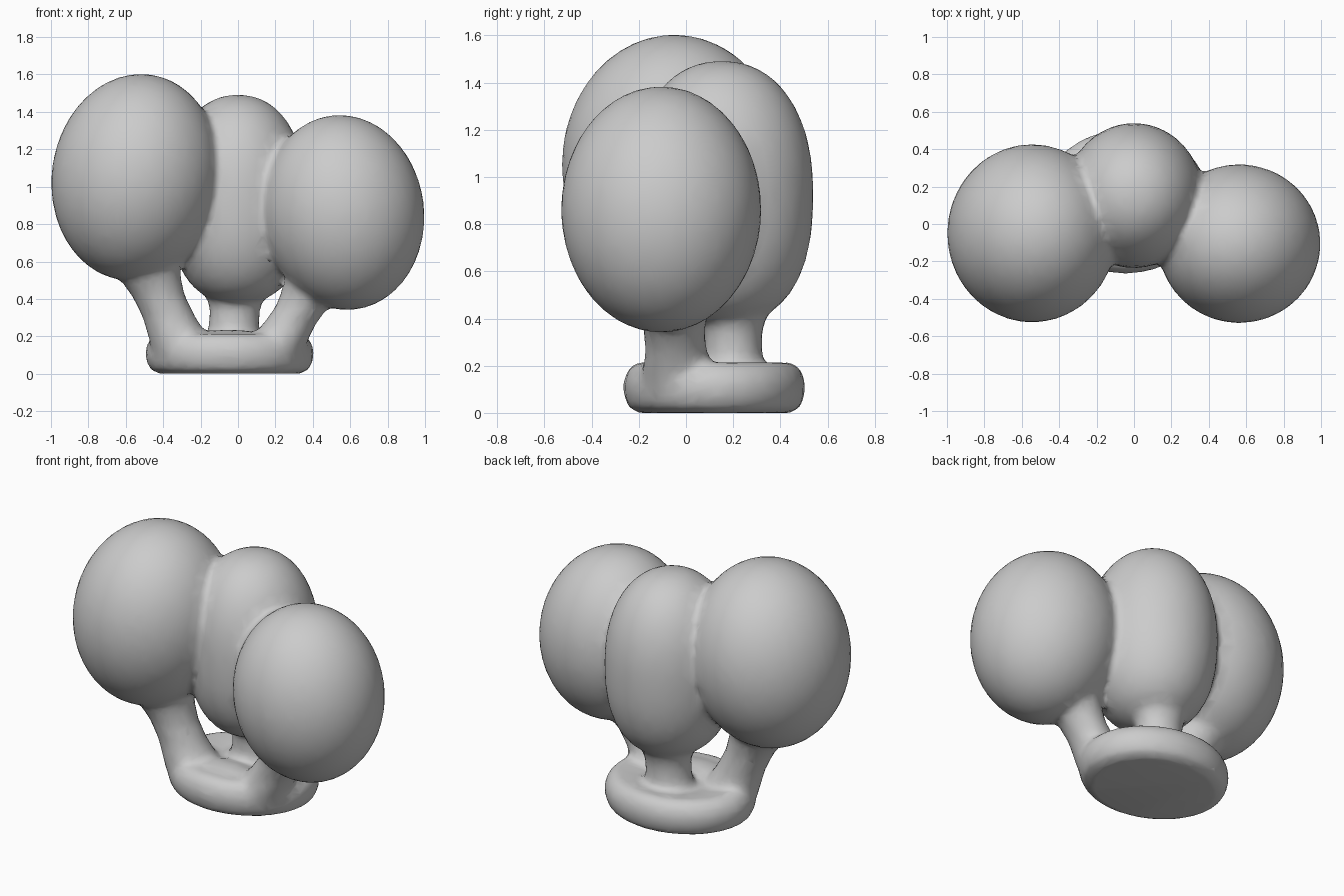
import bpy, bmesh, math
from mathutils import Vector, Matrix

if "Cube" in bpy.data.objects:
    bpy.data.objects.remove(bpy.data.objects["Cube"])

grey = bpy.data.materials.new("plain grey")
grey.diffuse_color = (0.6, 0.6, 0.6, 1)
grey.use_nodes = True
grey.node_tree.nodes["Principled BSDF"].inputs["Base Color"].default_value = grey.diffuse_color

bm = bmesh.new()


def lathe(path, segs=32):
    """Closed tube: path holds (centre, radius x, radius y) rings."""
    rings = []
    for c, rx, ry in path:
        rings.append([bm.verts.new((c[0] + rx * math.cos(a), c[1] + ry * math.sin(a), c[2]))
                      for a in (2 * math.pi * i / segs for i in range(segs))])
    for lo, hi in zip(rings, rings[1:]):
        for i in range(segs):
            j = (i + 1) % segs
            bm.faces.new((lo[i], lo[j], hi[j], hi[i]))
    bm.faces.new(rings[0][::-1])
    bm.faces.new(rings[-1])


def lobe(centre, radii, lean=0, full_top=2, full_low=2):
    """Egg shape; lean tips it about y, fullness above 2 makes the sides straighter."""
    m = Matrix.Translation(centre) @ Matrix.Rotation(math.radians(lean), 4, 'Y') @ Matrix.Diagonal((*radii, 1))
    new = bmesh.ops.create_uvsphere(bm, u_segments=40, v_segments=24, radius=1)["verts"]
    for v in new:
        n = full_top if v.co.z > 0 else full_low
        k = (math.hypot(v.co.x, v.co.y) ** n + abs(v.co.z) ** n) ** (-1 / n)
        v.co = m @ (v.co * k)


def stem(low, high, r):
    # flared at both ends where it melts into the foot and the lobe
    low, high = Vector(low), Vector(high)
    path = []
    for t, k in ((0, 1.25), (0.2, 1.12), (0.4, 1), (0.65, 1), (0.85, 1.15), (1, 1.35)):
        path.append((low.lerp(high, t), r * k, r * k * 0.92))
    lathe(path)


# three egg-shaped lobes
lobe((-0.545, -0.05, 1.05), (0.452, 0.477, 0.555), 8)
lobe((0.0, 0.152, 0.935), (0.368, 0.388, 0.557), 0, 2.2, 2.5)
lobe((0.563, -0.105, 0.862), (0.433, 0.425, 0.523), -7)

# three stems
stem((-0.28, -0.01, 0.12), (-0.50, -0.04, 0.57), 0.142)
stem((-0.03, 0.2, 0.12), (-0.01, 0.2, 0.46), 0.134)
stem((0.17, -0.03, 0.12), (0.43, -0.06, 0.48), 0.142)

# rounded oval foot, shallowly dished on top
profile = [(0.84, 0), (0.95, 0.025), (1, 0.08), (1, 0.135), (0.95, 0.185), (0.84, 0.218), (0.65, 0.205), (0.4, 0.19)]
lathe([((-0.045, 0.12, z), 0.45 * k, 0.385 * k) for k, z in profile])
# raised front rim joining the two outer stems
lobe((-0.05, -0.05, 0.135), (0.3, 0.16, 0.1))

me = bpy.data.meshes.new("three_lobed_body")
bm.to_mesh(me)
bm.free()
me.materials.append(grey)
body = bpy.data.objects.new("three_lobed_body", me)
bpy.context.collection.objects.link(body)

# fuse everything into one soft skin
remesh = body.modifiers.new("fuse", 'REMESH')
remesh.mode = 'VOXEL'
remesh.voxel_size = 0.022
remesh.use_smooth_shade = True
soften = body.modifiers.new("soften", 'SMOOTH')
soften.factor = 0.5
soften.iterations = 6
thin = body.modifiers.new("thin", 'DECIMATE')
thin.ratio = 0.2
